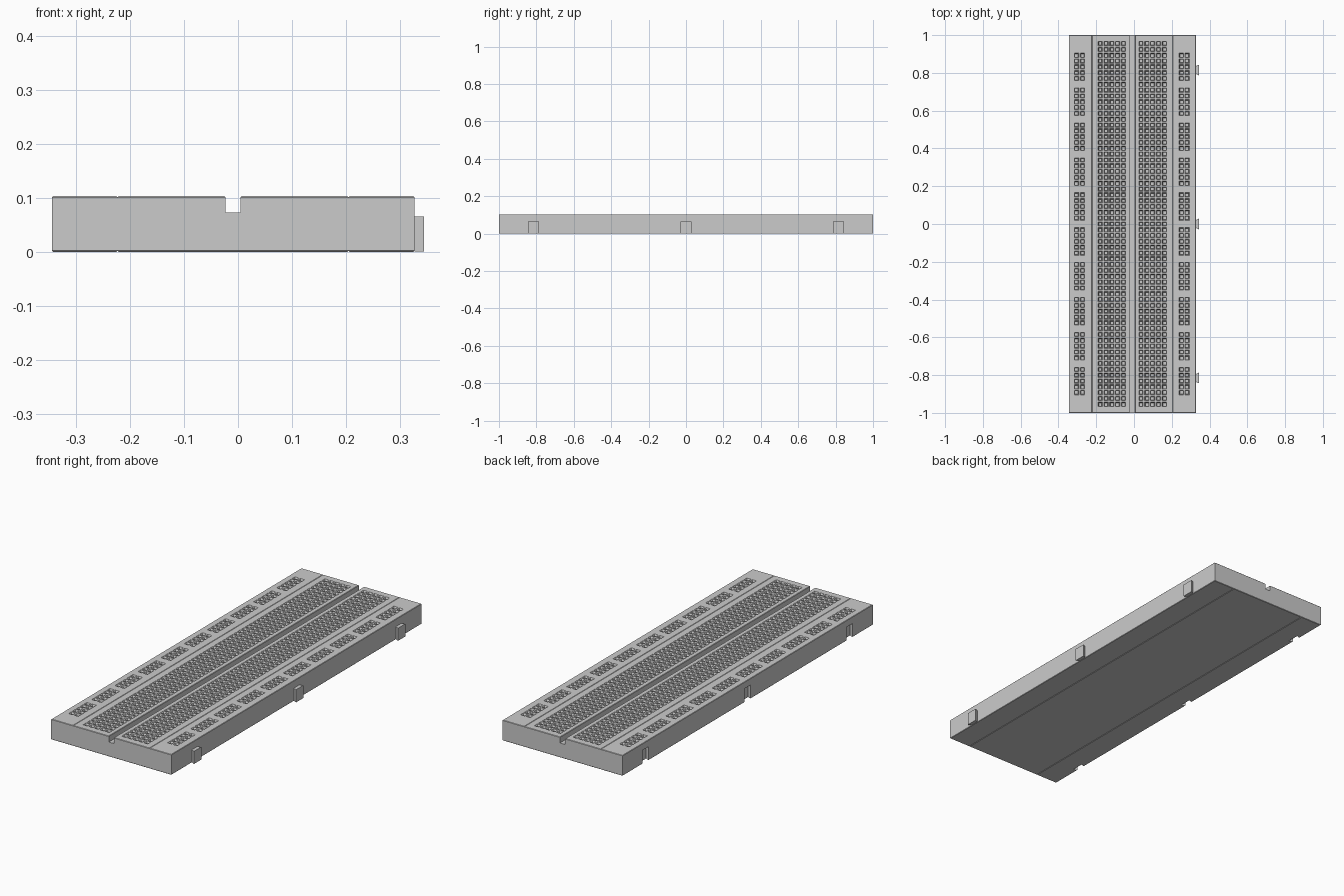
import bpy, bmesh

if "Cube" in bpy.data.objects:
    bpy.data.objects.remove(bpy.data.objects["Cube"])

PITCH = 0.0308      # hole spacing
HOLE = 0.023        # hole mouth width
TOP = 0.103         # board thickness
BEV = 0.002         # edge chamfer


def finish(bm, name):
    bmesh.ops.recalc_face_normals(bm, faces=bm.faces[:])
    mesh = bpy.data.meshes.new(name)
    bm.to_mesh(mesh)
    bm.free()
    ob = bpy.data.objects.new(name, mesh)
    bpy.context.collection.objects.link(ob)
    return ob


def prism(name, profile, axis, lo, hi):
    """Extrude a 2D profile along axis 'y' (x,z profile) or 'z' (x,y profile)."""
    bm = bmesh.new()
    rings = []
    for t in (lo, hi):
        rings.append([bm.verts.new((a, t, b) if axis == 'y' else (a, b, t))
                      for a, b in profile])
    n = len(profile)
    for ring in rings:
        bm.faces.new(ring)
    for i in range(n):
        j = (i + 1) % n
        bm.faces.new((rings[0][i], rings[0][j], rings[1][j], rings[1][i]))
    return finish(bm, name)


def cut(ob, cutter):
    cutter.hide_render = True
    mod = ob.modifiers.new("cut", 'BOOLEAN')
    mod.operation = 'DIFFERENCE'
    mod.solver = 'EXACT'
    mod.object = cutter
    bpy.context.view_layer.objects.active = ob
    bpy.ops.object.modifier_apply(modifier=mod.name)
    bpy.data.objects.remove(cutter)


def stops(lo, hi, centres):
    """Grid lines: the two ends plus both edges of each hole."""
    inner = [c + s * HOLE / 2 for c in centres for s in (-1, 1)]
    return [lo] + sorted(inner) + [hi]


def socket_block(name, x0, x1, cols, rows):
    """Chamfered block whose top is a grid of funnel-shaped square sockets."""
    x0, x1, y0, y1 = x0 + BEV, x1 - BEV, -1 + BEV, 1 - BEV
    xs, ys = stops(x0, x1, cols), stops(y0, y1, rows)
    bm = bmesh.new()
    g = [[bm.verts.new((x, y, TOP)) for y in ys] for x in xs]

    def bridge(a, b):
        for k in range(len(a)):
            m = (k + 1) % len(a)
            bm.faces.new((a[k], a[m], b[m], b[k]))

    for i in range(len(xs) - 1):
        for j in range(len(ys) - 1):
            ring = [g[i][j], g[i + 1][j], g[i + 1][j + 1], g[i][j + 1]]
            if i % 2 == 0 or j % 2 == 0:
                bm.faces.new(ring)
                continue
            # funnel, shaft and floor of one socket
            cx, cy = (xs[i] + xs[i + 1]) / 2, (ys[j] + ys[j + 1]) / 2
            for scale, z in ((0.68, TOP - 0.007), (0.68, TOP - 0.035)):
                nxt = [bm.verts.new((cx + sx * HOLE / 2 * scale,
                                     cy + sy * HOLE / 2 * scale, z))
                       for sx, sy in ((-1, -1), (1, -1), (1, 1), (-1, 1))]
                bridge(ring, nxt)
                ring = nxt
            bm.faces.new(ring)

    # chamfered side walls and flat underside
    rim = ([c[0] for c in g] + g[-1][1:] + [c[-1] for c in g[-2::-1]] + g[0][-2:0:-1])
    base = [v.co.copy() for v in rim]
    for out, z in ((BEV, TOP - BEV), (BEV, BEV), (0, 0)):
        nxt = []
        for p in base:
            dx = out * ((p.x > x1 - 1e-5) - (p.x < x0 + 1e-5))
            dy = out * ((p.y > y1 - 1e-5) - (p.y < y0 + 1e-5))
            nxt.append(bm.verts.new((p.x + dx, p.y + dy, z)))
        bridge(rim, nxt)
        rim = nxt
    bm.faces.new(rim)
    return finish(bm, name)


def dovetail(x, grow):
    """Plan of an interlocking tab rooted on x, wider at its far end."""
    return [(x - grow, -0.021 - grow), (x + 0.018 + grow, -0.029 - grow),
            (x + 0.018 + grow, 0.029 + grow), (x - grow, 0.021 + grow)]


# hole layouts
bank = [(k - 2) * PITCH for k in range(5)]
pair = [-PITCH / 2, PITCH / 2]
terminal_rows = [(k - 31) * PITCH for k in range(63)]
rail_rows = [((n - 4.5) * 6 + k - 2) * PITCH for n in range(10) for k in range(5)]

# main terminal block with the central channel
centre = socket_block("terminal_block", -0.223, 0.205,
                      [-0.117 + c for c in bank] + [0.099 + c for c in bank],
                      terminal_rows)
channel = [(-0.027, TOP + 0.002), (-0.023, TOP - 0.002), (-0.023, 0.073),
           (0.005, 0.073), (0.005, TOP - 0.002), (0.009, TOP + 0.002)]
cut(centre, prism("channel_cutter", channel, 'y', -1.1, 1.1))

# power rails
left = socket_block("left_power_rail", -0.345, -0.223,
                    [-0.288 + c for c in pair], rail_rows)
socket_block("right_power_rail", 0.205, 0.327,
             [0.266 + c for c in pair], rail_rows)

# tabs on the right side, matching notches on the left
for i, y in enumerate((-0.815, 0.0, 0.815)):
    prism(f"tab_{i + 1}", [(a, b + y) for a, b in dovetail(0.327, 0)], 'z', 0.001, 0.065)
    notch = prism(f"notch_cutter_{i + 1}",
                  [(a, b + y) for a, b in dovetail(-0.345, 0.002)], 'z', -0.05, 0.069)
    cut(left, notch)
